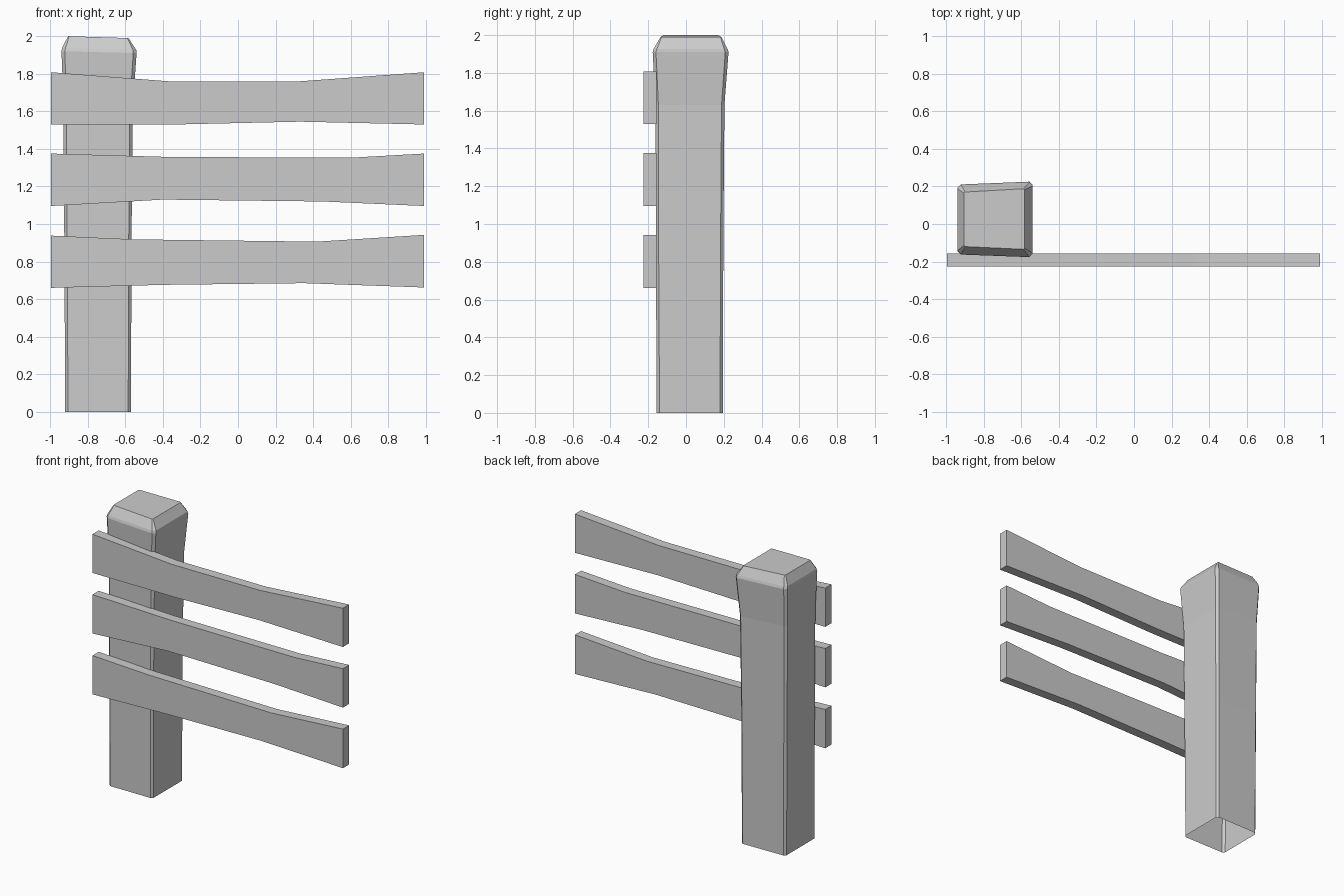
import bpy, bmesh
from mathutils import Vector

if "Cube" in bpy.data.objects:
    bpy.data.objects.remove(bpy.data.objects["Cube"])


def make_object(name, bm):
    bmesh.ops.recalc_face_normals(bm, faces=bm.faces)
    mesh = bpy.data.meshes.new(name)
    bm.to_mesh(mesh)
    bm.free()
    obj = bpy.data.objects.new(name, mesh)
    bpy.context.collection.objects.link(obj)
    return obj


def chamfered_ring(bm, x0, x1, yl, yr, z_left, z_right, c):
    """Quad with cut corners; yl / yr are (front, back) on the left / right side."""
    corners = [Vector((x0, yl[0], z_left)), Vector((x1, yr[0], z_right)),
               Vector((x1, yr[1], z_right)), Vector((x0, yl[1], z_left))]
    ring = []
    for i, p in enumerate(corners):
        for q in (corners[i - 1], corners[(i + 1) % 4]):
            ring.append(bm.verts.new(p + (q - p).normalized() * c))
    return ring


# Post: stacked rings flaring to the head, open underneath, bevelled cap
levels = [
    (-0.92, -0.57, (-0.155, 0.19), (-0.155, 0.195), 0.0, 0.0, 0.015),
    (-0.925, -0.567, (-0.152, 0.192), (-0.16, 0.198), 0.92, 0.92, 0.015),
    (-0.93, -0.56, (-0.152, 0.195), (-0.162, 0.204), 1.65, 1.63, 0.016),
    (-0.94, -0.54, (-0.162, 0.21), (-0.177, 0.226), 1.92, 1.91, 0.018),
    (-0.937, -0.542, (-0.157, 0.205), (-0.172, 0.22), 1.937, 1.927, 0.018),
    (-0.905, -0.583, (-0.12, 0.17), (-0.135, 0.188), 2.0, 1.99, 0.006),
]
bm = bmesh.new()
rings = [chamfered_ring(bm, *level) for level in levels]
for a, b in zip(rings, rings[1:]):
    for i in range(8):
        j = (i + 1) % 8
        bm.faces.new((a[i], a[j], b[j], b[i]))
bm.faces.new(rings[-1])
make_object("post", bm)

# Rails: waisted board outlines (top edge, bottom edge) extruded through the thickness
rails = {
    "top_rail": ([(-0.995, 1.808), (-0.37, 1.76), (0.33, 1.76), (0.99, 1.808)],
                 [(-0.995, 1.53), (-0.33, 1.53), (0.33, 1.545), (0.99, 1.53)]),
    "middle_rail": ([(-0.995, 1.375), (-0.37, 1.357), (0.6, 1.353), (0.99, 1.375)],
                    [(-0.995, 1.096), (-0.4, 1.13), (0.45, 1.12), (0.99, 1.096)]),
    "bottom_rail": ([(-0.995, 0.938), (-0.55, 0.918), (0.42, 0.906), (0.99, 0.942)],
                    [(-0.995, 0.66), (-0.4, 0.676), (0.35, 0.685), (0.99, 0.662)]),
}
for name, (top, bottom) in rails.items():
    bm = bmesh.new()
    face = bm.faces.new([bm.verts.new((x, -0.226, z)) for x, z in top + bottom[::-1]])
    result = bmesh.ops.extrude_face_region(bm, geom=[face], use_keep_orig=True)
    back = [v for v in result["geom"] if isinstance(v, bmesh.types.BMVert)]
    bmesh.ops.translate(bm, verts=back, vec=(0, 0.07, 0))
    make_object(name, bm)
